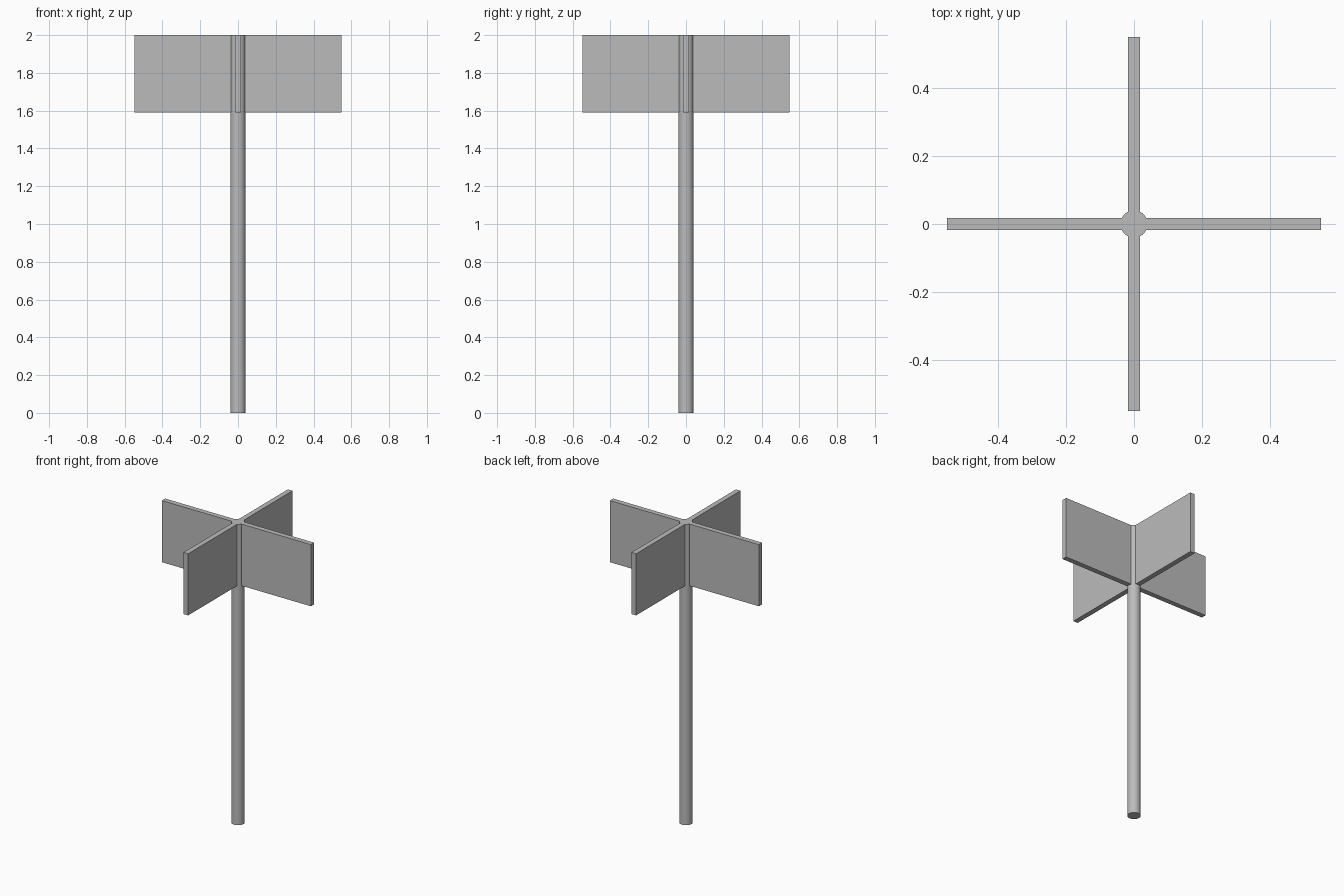
import bpy
import math

if "Cube" in bpy.data.objects:
    bpy.data.objects.remove(bpy.data.objects["Cube"])

HEIGHT = 2.0
POLE_R = 0.04
REACH = 0.548       # blade tip distance from the axis
THICK = 0.034
BLADE_Z0 = 1.59

grey = bpy.data.materials.new("plain_grey")
grey.diffuse_color = (0.5, 0.5, 0.5, 1.0)
grey.use_nodes = True
grey.node_tree.nodes["Principled BSDF"].inputs["Base Color"].default_value = grey.diffuse_color

# round pole, full height
bpy.ops.mesh.primitive_cylinder_add(vertices=32, radius=POLE_R, depth=HEIGHT,
                                    location=(0, 0, HEIGHT / 2))
pole = bpy.context.object
pole.name = "pole"
pole.data.materials.append(grey)
bpy.ops.object.shade_smooth_by_angle(angle=math.radians(30))


def add_blade(name, angle):
    """Upright board running outward from inside the pole."""
    inner = 0.018
    mid = (inner + REACH) / 2
    bpy.ops.mesh.primitive_cube_add(
        size=1,
        location=(mid * math.cos(angle), mid * math.sin(angle), (BLADE_Z0 + HEIGHT) / 2),
        rotation=(0, 0, angle))
    blade = bpy.context.object
    blade.name = name
    blade.scale = (REACH - inner, THICK, HEIGHT - BLADE_Z0)
    bpy.ops.object.transform_apply(location=False, rotation=True, scale=True)
    blade.data.materials.append(grey)


# four sign boards in a cross
for i, side in enumerate(("right", "back", "left", "front")):
    add_blade(side + "_board", i * math.pi / 2)
